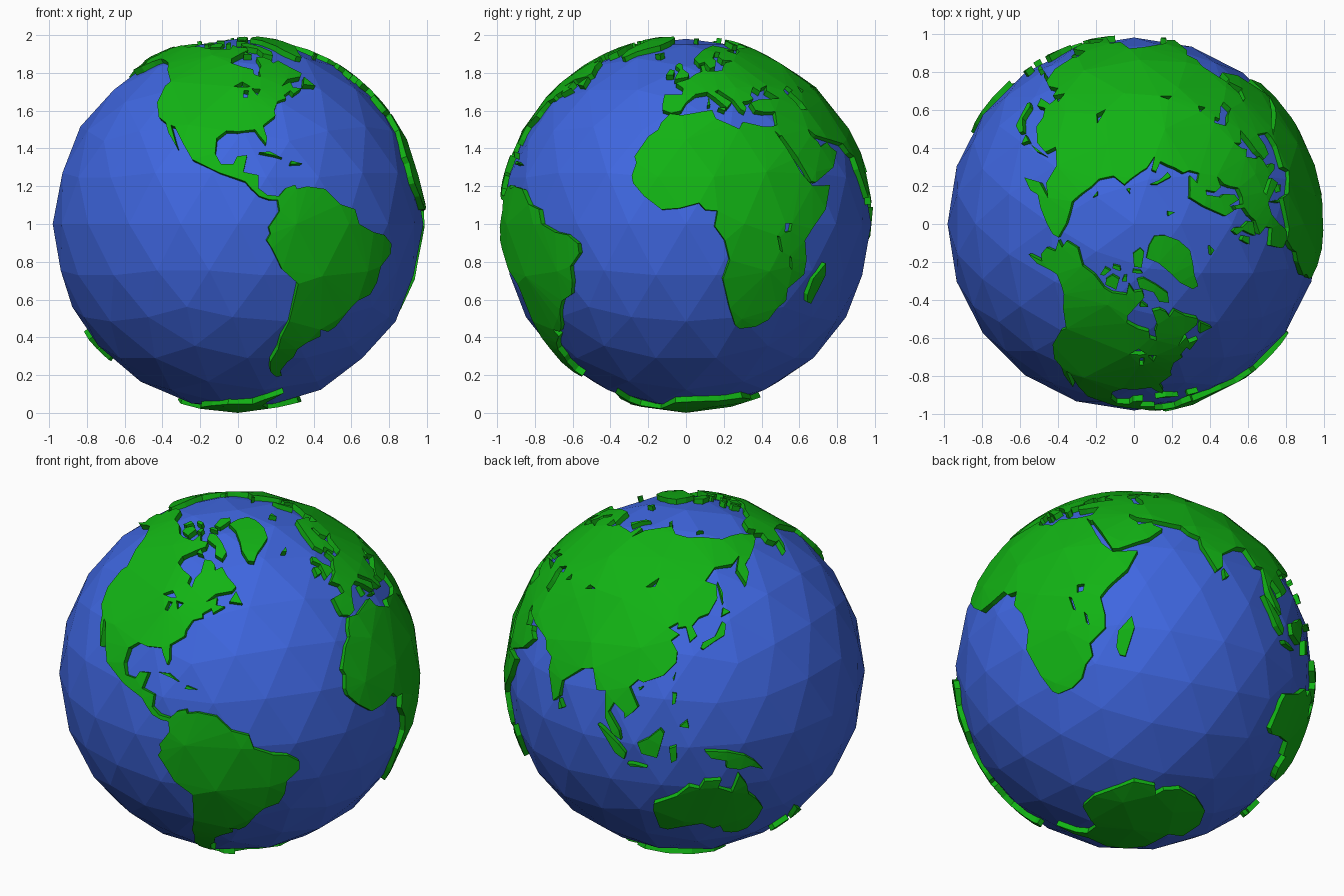
import bpy, bmesh
from math import sin, cos, acos, radians
from mathutils import Vector
from mathutils.geometry import delaunay_2d_cdt

SEA_R, LAND_R, BASE_R = 0.981, 1.0, 0.95
CENTRE = Vector((0, 0, 1))

def material(name, colour):
    m = bpy.data.materials.new(name)
    m.diffuse_color = colour
    return m

GREEN = material("land_green", (0.006, 0.45, 0.007, 1))
BLUE = material("sea_blue", (0.05, 0.135, 0.75, 1))

# Ocean: faceted icosphere
bpy.ops.mesh.primitive_ico_sphere_add(subdivisions=3, radius=SEA_R, location=CENTRE)
ocean = bpy.context.object
ocean.name = "ocean"
ocean.data.materials.append(BLUE)
GRID = [v.co.normalized() for v in ocean.data.vertices]

def unit(lon, lat):
    lon, lat = radians(lon), radians(lat)
    return Vector((cos(lat) * cos(lon), cos(lat) * sin(lon), sin(lat)))

def inside(p, rings):
    hit = False
    for r in rings:
        for a, b in zip(r, r[1:] + r[:1]):
            if (a.y > p.y) != (b.y > p.y) and p.x < a.x + (p.y - a.y) * (b.x - a.x) / (b.y - a.y):
                hit = not hit
    return hit

def land(name, *outlines):
    """Raised slab from (lon, lat) outlines; an outline inside another is a lake."""
    globe = [[unit(*p) for p in o] for o in outlines]
    mid = sum((v for r in globe for v in r), Vector()).normalized()
    q = mid.rotation_difference(Vector((0, 0, 1)))
    qi = q.inverted()

    def flat(v):
        p = q @ v
        t = acos(max(-1, min(1, p.z)))
        return p.xy.normalized() * t

    def curved(p):
        t = p.length
        d = p.normalized() * sin(t)
        return qi @ Vector((d.x, d.y, cos(t)))

    rings = [[flat(v) for v in r] for r in globe]
    pts, edges = [], []
    for r in rings:
        n, k = len(pts), len(r)
        edges += [(n + i, n + (i + 1) % k) for i in range(k)]
        pts += r
    rim = list(pts)
    for g in GRID:
        if g.dot(mid) > -0.3:
            p = flat(g)
            if inside(p, rings) and min((p - c).length for c in rim) > 0.04:
                pts.append(p)
    verts, _, tris = delaunay_2d_cdt(pts, edges, [], 0, 1e-5)[:3]
    bm = bmesh.new()
    bv = [bm.verts.new(curved(p) * LAND_R) for p in verts]
    for t in tris:
        if inside(sum((verts[i] for i in t), Vector((0, 0))) / len(t), rings):
            bm.faces.new([bv[i] for i in t])
    bmesh.ops.delete(bm, geom=[v for v in bm.verts if not v.link_faces], context='VERTS')
    ext = bmesh.ops.extrude_face_region(bm, geom=bm.faces[:], use_keep_orig=True)
    for v in ext["geom"]:
        if isinstance(v, bmesh.types.BMVert):
            v.co *= BASE_R / LAND_R
    bmesh.ops.recalc_face_normals(bm, faces=bm.faces[:])
    me = bpy.data.meshes.new(name)
    bm.to_mesh(me)
    bm.free()
    me.materials.append(GREEN)
    ob = bpy.data.objects.new(name, me)
    ob.location = CENTRE
    bpy.context.collection.objects.link(ob)

# North America: northern and eastern coast, then western coast, with big lakes
east = [(-168, 66), (-162, 66.5), (-166, 68.5), (-157, 71.2), (-141, 69.6), (-128, 70.2), (-115, 68.2),
        (-108, 67.7), (-96, 68), (-95, 71.5), (-90, 69), (-83, 69.2), (-82, 67), (-87, 65), (-94, 61),
        (-94, 58.5), (-88, 56.5), (-82, 55), (-82, 52.5), (-79, 51.3), (-79, 54.5), (-77, 57), (-78, 62),
        (-73, 62), (-70, 60.5), (-69, 58.5), (-65, 60), (-61, 56.5), (-56, 53), (-58, 51.3), (-66, 50),
        (-70, 47), (-65, 49), (-65, 46.3), (-61, 46), (-66, 43.5), (-67, 45), (-70.5, 43), (-70, 41.7),
        (-74, 40.5), (-76, 37), (-76, 35), (-81, 31.5), (-80, 27), (-80.5, 25.2), (-82.7, 28), (-84, 30),
        (-90, 29.3), (-94, 29.6), (-97.3, 27), (-97.5, 22), (-95.5, 18.6), (-91.5, 18.5), (-90.3, 21),
        (-87, 21.4), (-88.3, 16), (-83.5, 15), (-83.7, 11), (-81, 8.9), (-77.3, 8.5)]
west = [(-77.7, 7.3), (-80.3, 7.4), (-83.5, 8.5), (-86, 11), (-87.7, 13), (-92, 14.5), (-96, 15.8),
        (-105, 20), (-109, 25.5), (-113, 31), (-114.7, 31.6), (-110.5, 23.5), (-112, 25.5), (-115, 29),
        (-117, 32.5), (-120.6, 34.5), (-124, 40), (-124.5, 47), (-123, 49), (-130, 54.5), (-135, 58.5),
        (-140, 60), (-147, 61), (-152, 59.5), (-158, 56.5), (-164, 54.7), (-158, 58.5), (-162, 59),
        (-165, 61.5), (-161, 64)]
land("north_america", east + west, [(-92, 46.7), (-88, 48.8), (-84.5, 46.7), (-87, 46.4)],
     [(-84, 45.8), (-80.2, 45.5), (-82, 43)], [(-87.7, 42), (-86.2, 42), (-85.5, 45), (-87.5, 45)])

# South America
land("south_america", [
    (-77.3, 8.5), (-75, 11), (-72, 12), (-71.5, 10.8), (-68, 11.5), (-62, 10.7), (-57, 6), (-51.5, 4.5),
    (-50, 0), (-44, -2.5), (-39, -3.3), (-35.2, -6), (-35, -9), (-39, -13), (-39.3, -18), (-41, -22),
    (-46, -24), (-48.6, -27), (-52, -33), (-54.5, -34.8), (-58.3, -34), (-57, -36.5), (-62, -39),
    (-65, -41.5), (-65.5, -45), (-67.5, -47), (-69, -51), (-68.5, -52), (-67, -53.5), (-70, -54),
    (-74, -51.5), (-75.5, -47), (-73.5, -41.5), (-73.4, -37), (-71.5, -31), (-70.3, -18.5), (-76, -14),
    (-79.5, -7.5), (-81.2, -5), (-80, -3), (-80.6, -1), (-78.5, 2), (-77.2, 4), (-77.7, 7.3)])

# Africa with its three great lakes
land("africa", [
    (-6, 35.8), (-1.5, 35.2), (10, 37.2), (11, 34), (15.5, 32), (19, 30.3), (21, 32.8), (29, 31),
    (32.5, 31.2), (32.5, 29.8), (35.5, 24), (37.3, 20), (39.5, 15.5), (43.2, 11.7), (51.2, 11.9),
    (48, 4.5), (42, -1.5), (39.3, -5), (40.6, -11), (40.5, -15.5), (35, -20), (35.5, -24), (32.7, -26.5),
    (30.5, -30.5), (26, -33), (20, -33.7), (18, -32.5), (15, -26.5), (11.8, -17), (13.7, -11), (12, -5),
    (8.8, -0.7), (9.7, 4), (6, 4.3), (4, 6.4), (-2, 4.8), (-7.5, 4.4), (-13, 8.5), (-16.7, 12.5),
    (-17.3, 14.8), (-16.2, 19), (-17, 21), (-13, 27.7), (-9.8, 30), (-9, 32.5)],
    [(31.7, -2.5), (33.7, -2.2), (34.2, 0.2), (31.8, 0.2)],
    [(29, -3.5), (29.9, -4), (31.2, -8.6), (30.3, -8)], [(33.9, -9.6), (34.7, -10.5), (35.3, -14), (34.4, -13)])

# Eurasia: four stretches of coast joined into one outline, plus inland seas
europe = [(32.5, 31.2), (34.5, 31.7), (36, 36.5), (31, 36.4), (27.5, 37), (26.5, 40), (31, 41.3), (36, 41.5),
          (41.5, 41.7), (37, 45), (39, 47.2), (35, 46), (33.5, 44.5), (31, 46.5), (28, 43), (28.5, 41.5),
          (26, 40.7), (23, 40.3), (24, 38), (23, 36.5), (21.3, 37.5), (19.5, 41), (14, 45.3), (12.4, 44.5),
          (18.5, 40.2), (16, 38), (12, 42), (9, 44.3), (4, 43.4), (0, 40), (-2, 36.8), (-5.6, 36),
          (-9, 37.2), (-9.3, 39), (-9, 43.2), (-1.7, 43.4), (-1.2, 46), (-4.7, 48.3), (1.5, 50.3),
          (4.5, 52.5), (8.3, 54), (8.2, 57), (10.5, 57.5), (10.5, 54.3), (14, 54), (19, 54.4), (21.3, 57),
          (24, 58.8), (30, 59.7), (23, 60.2), (21.5, 62.5), (25.3, 65.2), (22, 65.7), (17.3, 61.5),
          (18.5, 60), (16.3, 56.5), (13, 55.5), (11, 59), (7.5, 58), (5, 61), (14, 67.5), (25.5, 71)]
arctic = [(31, 69.8), (41, 67), (33, 66.6), (38, 64.2), (44, 66), (46, 68), (54, 68.5), (60, 69), (67, 69),
          (67, 72.5), (72, 72.5), (73, 68), (77, 72.3), (82, 73.7), (93, 76), (104, 77.6), (113, 74),
          (128, 72.5), (140, 72.5), (150, 71.3), (160, 69.7), (170, 69.8), (180, 69), (190, 66.1)]
pacific = [(187, 64.4), (179, 62.5), (170, 60), (163, 58), (162, 55), (157, 51.2), (156, 57), (163, 61.7),
           (155, 59.3), (143, 59.3), (135.5, 54.7), (141, 53), (140, 48.3), (135, 43.5), (130.5, 42.4),
           (127.5, 39.7), (129.3, 36.5), (126.5, 34.5), (125, 39.5), (121.5, 39), (121.8, 40.8), (118, 39),
           (122.3, 37), (119.3, 35), (121.8, 31.5), (121.5, 28), (117, 23.6), (110.5, 21), (108.5, 21.7)]
south = [(105.8, 19), (109.2, 13), (107, 10.5), (105, 8.7), (104.8, 10.5), (101, 13.3), (99.3, 10),
         (103.3, 4.5), (104, 1.4), (101, 3), (98.3, 8), (97.5, 16.5), (94.3, 16), (91.5, 22.5), (87, 21.3),
         (80.2, 15.5), (79.8, 10.3), (77.5, 8), (73, 17), (72.7, 21), (69, 22.3), (66.7, 25.2), (57, 26.8),
         (51, 28), (48.3, 30.2), (48.5, 28), (51, 25.8), (51.5, 24.2), (56.2, 25.8), (56.8, 24.2),
         (59.8, 22.5), (55, 17.5), (45, 12.8), (43, 13), (39, 21), (35, 28), (34.3, 27.8), (32.5, 29.8)]
land("eurasia", europe + arctic + pacific + south,
     [(47.5, 43), (47, 45), (51.5, 47), (53, 45), (50.7, 44.5), (53.5, 40), (53.7, 37.2), (50, 37.5), (49.3, 40.5)],
     [(58.5, 44), (59.5, 46.7), (61.5, 45)], [(73.5, 45.3), (74.5, 47), (79, 46.6)],
     [(104, 51.6), (110, 55.6), (108.8, 52.3)])

# Australia and its neighbours
land("australia", [
    (142.5, -10.8), (145.3, -15), (146.3, -19), (150, -22.5), (153.3, -27), (152.5, -32.5), (150, -37.5),
    (146.3, -39), (143.5, -38.7), (140, -37.5), (138, -33.5), (135.5, -34.7), (131, -31.5), (124, -33),
    (118, -35), (115, -34.2), (113.5, -25), (114, -22), (122, -18), (126, -14), (129.5, -15), (131, -12),
    (136.5, -12), (135.5, -15), (140.5, -17.5)])
land("new_zealand_islands", [(173, -34.7), (178.3, -37.8), (175, -41.5), (174, -39)],
     [(173, -40.6), (174, -42), (170.5, -46), (167.5, -46.5), (168, -44.5)])

# Antarctica
land("antarctica", [
    (-57, -63.5), (-62, -70), (-62, -74), (-40, -78), (-28, -76), (-10, -71), (10, -70), (30, -69.5),
    (50, -67), (68, -68), (72, -71.5), (77, -69), (90, -66.7), (110, -66.5), (130, -66.7), (150, -68.5),
    (170, -72), (165, -78), (-160, -78), (-145, -76), (-120, -74), (-100, -72.5), (-75, -72.5), (-67, -68)])

# Greenland and the Arctic islands
land("greenland", [(-70, 79), (-55, 82), (-30, 82.8), (-20, 80), (-20, 75.5), (-25, 71), (-34, 68),
                   (-40, 65.5), (-44, 62), (-48, 62.5), (-52, 67), (-53, 70.5), (-58, 76)])
land("arctic_islands_west",
     [(-64, 66), (-66, 63), (-72, 64.5), (-74, 68), (-85, 70.2), (-87, 73), (-80, 73.2), (-70, 70)],
     [(-117, 71), (-115, 69.3), (-105, 69), (-105, 72.5), (-113, 73)], [(-90, 77), (-80, 76.5), (-70, 81), (-75, 82.5), (-92, 81)],
     [(-124, 71.3), (-120, 71.7), (-117, 74), (-124, 74)], [(-92, 75), (-80, 74.7), (-82, 75.7), (-91, 76)],
     [(-116, 75), (-106, 75), (-108, 76.3), (-117, 76)], [(-102, 72), (-97, 72.3), (-98, 74), (-101, 73.7)],
     [(-86, 64), (-80.5, 63.7), (-85, 65.8)], [(-59, 47.7), (-53, 47), (-56, 51.3)])
land("arctic_islands_east", [(52, 71.5), (57, 71), (60, 74.5), (68, 76.8), (60, 76)],
     [(13, 79.3), (16, 77), (21, 79)], [(96, 79), (102, 79), (98, 80.5)], [(138, 75), (147, 75), (142, 75.7)])

# European islands
land("european_islands", [(-5.5, 50), (1, 51.1), (1.5, 52.8), (-1.5, 55), (-2, 57.6), (-4, 58.6), (-6, 57), (-3.2, 54.9), (-4.8, 52)],
     [(-10, 52), (-6.3, 52.2), (-6, 54.5), (-8.5, 55)], [(-22, 64), (-18, 63.6), (-16, 65.3)],
     [(12.5, 38), (15.4, 38), (15, 36.8)], [(8.4, 39), (9.6, 39.3), (9.4, 42.5)])

# Caribbean, Madagascar and Sri Lanka
land("caribbean_islands", [(-83, 22.3), (-79.5, 22.6), (-75.5, 20.5), (-78, 21.3)], [(-73, 18.5), (-72.5, 19.6), (-69, 18.7)])
land("indian_ocean_islands", [(49.3, -12), (50.2, -15.7), (47, -25), (45, -24.5), (44, -22), (44.8, -16.8)],
     [(80, 9.6), (81.8, 7), (80.3, 6)])

# Japanese and other north Pacific islands
land("north_pacific_islands", [(130.5, 32.5), (131.5, 34.3), (136.5, 36), (140.2, 40.5), (141.5, 39.5), (140.2, 36), (136, 34.3), (131.5, 32)],
     [(140.5, 42.3), (141.8, 45), (144.5, 43.3)], [(142.3, 46.5), (142.2, 54), (143.3, 50)],
     [(120.4, 23), (121.5, 25), (120.8, 22.3)], [(108.9, 19.2), (110.5, 19.8), (109.5, 18.4)],
     [(120.5, 18.4), (122, 18.2), (121.5, 15), (120.5, 14.5)], [(123, 7.5), (125.4, 9.5), (126, 7)])

# South-east Asian islands
land("south_east_asian_islands", [(131, -1), (138, -1.7), (144, -3.8), (147.5, -6.5), (150.5, -10), (146, -8), (142.5, -8.7), (138, -7.5), (138, -5), (133, -3.6)],
     [(109.5, 1), (113, 3), (116.8, 6.5), (118, 5), (117, 1), (115.8, -3.5), (110.8, -2.5)],
     [(95.8, 5.2), (98, 4), (103, 0), (105.6, -3), (105, -5.3), (102, -3.5)],
     [(106, -6.7), (108.5, -6.6), (112.5, -7.4), (107, -7.6)], [(119.7, 0), (122, 0.9), (122, -4), (120.3, -5)])
